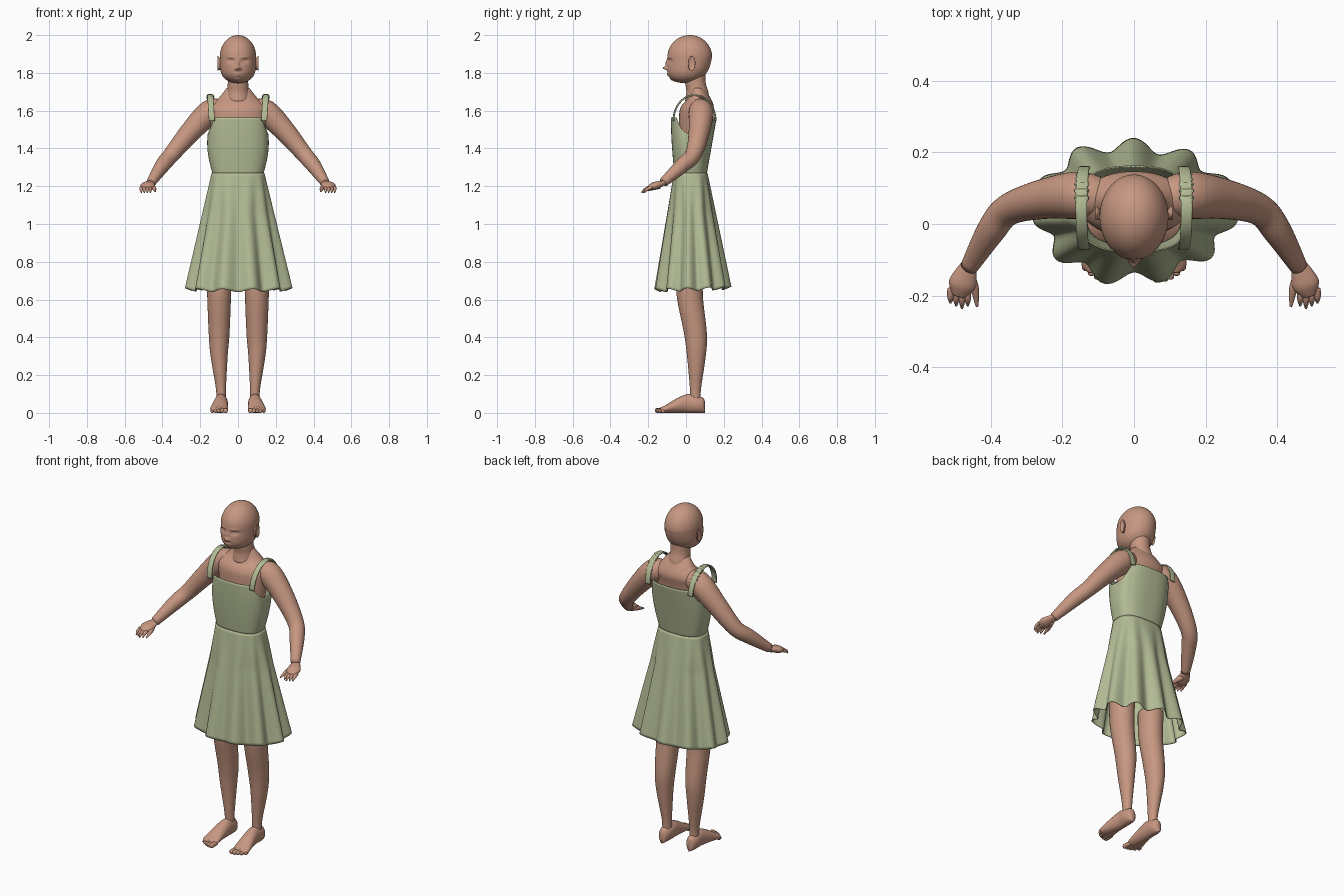
import bpy
import bmesh
import math
from mathutils import Vector

default = bpy.data.objects.get("Cube")
if default:
    bpy.data.objects.remove(default, do_unlink=True)


def make_material(name, colour):
    material = bpy.data.materials.new(name)
    material.use_nodes = True
    material.diffuse_color = (*colour, 1)
    shader = material.node_tree.nodes["Principled BSDF"]
    shader.inputs["Base Color"].default_value = (*colour, 1)
    return material


SKIN = make_material("skin", (.57, .31, .22))
CLOTH = make_material("sage_cloth", (.45, .5, .3))
X, Y, Z = Vector((1, 0, 0)), Vector((0, 1, 0)), Vector((0, 0, 1))


def add_object(name, mesh, material, mirror=False, thickness=0):
    mesh.materials.append(material)
    mesh.shade_smooth()
    obj = bpy.data.objects.new(name, mesh)
    bpy.context.collection.objects.link(obj)
    if mirror:
        modifier = obj.modifiers.new("mirror", "MIRROR")
        modifier.use_mirror_merge = False
    if thickness:
        modifier = obj.modifiers.new("thickness", "SOLIDIFY")
        modifier.thickness = thickness


def build(name, rings, material, caps=True, **options):
    """Skin a list of closed rings into one smooth object."""
    count = len(rings[0])
    vertices = [point for ring in rings for point in ring]
    faces = []
    for start in range(0, len(vertices) - count, count):
        for j in range(count):
            following = (j + 1) % count
            faces.append((start + j, start + following,
                          start + count + following, start + count + j))
    if caps:
        faces.append(tuple(reversed(range(count))))
        faces.append(tuple(range(len(vertices) - count, len(vertices))))
    mesh = bpy.data.meshes.new(name)
    mesh.from_pydata(vertices, [], faces)
    add_object(name, mesh, material, **options)


def spline(keys, steps):
    """Pass a smooth curve through rows of numbers."""
    rows = []
    last = len(keys) - 1
    for i in range(last):
        window = [keys[max(i - 1, 0)], keys[i], keys[i + 1], keys[min(i + 2, last)]]
        for step in range(steps):
            t = step / steps
            row = []
            for before, start, end, after in zip(*window):
                cubic = 3 * (start - end) + after - before
                square = 2 * before - 5 * start + 4 * end - after
                row.append(start + t / 2 * (end - before + t * (square + t * cubic)))
            rows.append(row)
    rows.append(keys[-1])
    return rows


def oval(angle, power):
    """Point on a unit circle, squarer as the power grows."""
    c, s = math.cos(angle), math.sin(angle)
    return (math.copysign(abs(c) ** (2 / power), c),
            math.copysign(abs(s) ** (2 / power), s))


def loft(name, keys, material=SKIN, axis=None, side=X, flat=1, grounded=False,
         sides=32, steps=6, power=2, **options):
    """Each key is x, y, z and the half width along the side direction."""
    rows = spline(keys, steps)
    points = [Vector(row[:3]) for row in rows]
    last = len(points) - 1
    rings = []
    for i, centre in enumerate(points):
        tangent = axis or (points[min(i + 1, last)] - points[max(i - 1, 0)]).normalized()
        across = (side - tangent * side.dot(tangent)).normalized()
        radius = rows[i][3]
        depth = centre.z if grounded else radius * flat
        up = tangent.cross(across) * depth
        ring = []
        for j in range(sides):
            c, s = oval(math.tau * j / sides, power)
            ring.append(centre + across * radius * c + up * s)
        rings.append(ring)
    build(name, rings, material, **options)


# Head: a sphere with a fuller, forward jaw and a face raised by soft bumps
BUMPS = {  # x, z, width, height, push
    "bridge": (0, 1.85, .008, .02, .01),
    "nose": (0, 1.826, .011, .009, .022),
    "nostril": (.012, 1.82, .006, .006, .008),
    "eye_socket": (.037, 1.863, .018, .011, -.012),
    "eyeball": (.037, 1.861, .011, .005, .006),
    "brow": (.038, 1.883, .02, .006, .004),
    "lips": (0, 1.79, .017, .009, .007),
    "mouth_line": (0, 1.79, .02, .002, -.005),
    "chin": (0, 1.763, .017, .01, .007),
}
bm = bmesh.new()
bmesh.ops.create_uvsphere(bm, u_segments=128, v_segments=112, radius=1)
for vertex in bm.verts:
    x, y, z = vertex.co
    jaw = max(0, -z)
    fullness = math.sqrt(1 + jaw * jaw)
    x *= .096 * fullness
    y *= .118 * fullness * (1 - .2 * jaw * (y > 0))
    y += .02 * (1 - jaw * jaw)
    z = 1.885 + z * (.14 if z < 0 else .115)
    fade = min(1, max(0, -y / .04))
    for across, height, width, tall, push in BUMPS.values():
        distance = ((abs(x) - across) / width) ** 2 + ((z - height) / tall) ** 2
        y -= fade * push * math.exp(-distance)
    vertex.co = x, y, z
head_mesh = bpy.data.meshes.new("head")
bm.to_mesh(head_mesh)
bm.free()
add_object("head", head_mesh, SKIN)

# Ears
loft("ear", [(.09, .02, 1.84, .013), (.1, .03, 1.85, .017), (.108, .03, 1.85, .019),
             (.104, .03, 1.85, .01)], axis=X, side=Y, flat=2, mirror=True)

# Neck, shoulders and chest
loft("neck", [(0, .06, 1.65, .065), (0, .06, 1.7, .058), (0, .05, 1.75, .054),
              (0, .05, 1.84, .054)], axis=Z)
loft("chest", [(0, .04, 1.4, .13), (0, .05, 1.56, .15), (0, .06, 1.62, .15),
               (0, .07, 1.67, .1), (0, .06, 1.72, .06)], axis=Z, flat=.58, sides=48)

# Arms
loft("arm", [(.08, .07, 1.61, .05), (.15, .08, 1.59, .066), (.25, .07, 1.49, .056),
             (.35, .04, 1.37, .044), (.4, -.02, 1.31, .04), (.46, -.12, 1.22, .025)],
     side=Y, mirror=True)

# Hands
loft("palm", [(.46, -.11, 1.22, .02), (.47, -.14, 1.21, .032), (.48, -.17, 1.2, .038),
              (.49, -.2, 1.19, .02)], flat=.55, mirror=True)
for i, finger in enumerate(("index", "middle", "ring", "little")):
    x = .464 + .016 * i
    reach = .046 - .008 * abs(i - 1)
    loft(finger + "_finger",
         [(x, -.18, 1.194, .009), (x, -.19 - reach / 2, 1.184, .009),
          (x, -.19 - reach, 1.166, .003)], sides=12, mirror=True)
loft("thumb", [(.46, -.14, 1.2, .014), (.445, -.18, 1.19, .012), (.438, -.23, 1.173, .004)],
     sides=16, mirror=True)

# Legs, ending out of sight inside the skirt
loft("leg", [(.09, .05, .04, .027), (.09, .05, .12, .026), (.1, .055, .3, .045),
             (.1, .05, .42, .055), (.1, .02, .62, .063), (.1, .02, .77, .067)],
     axis=Z, flat=1.1, mirror=True)

# Feet rest on the ground, so each section is as deep as its centre is high
loft("foot", [(.09, .1, .03, .01), (.09, .09, .04, .025), (.09, .06, .045, .034),
              (.09, .01, .05, .036), (.095, -.05, .038, .042), (.1, -.11, .02, .047),
              (.1, -.135, .015, .03)], axis=-Y, grounded=True, mirror=True)
for i in range(5):
    x = .066 + .0175 * i
    radius = .013 - .001 * i
    tip = -.163 + .002 * i * i
    loft(f"toe_{i}", [(x, -.11, radius, radius), (x, tip + .007, radius, radius),
                      (x, tip, radius, radius / 3)], axis=-Y, sides=14, mirror=True)

# Dress bodice with a straight neckline and scooped armholes
SIDES = 176
FOLDS = 11
WAIST = 1.265
ANGLES = [math.tau * j / SIDES for j in range(SIDES)]
rings = []
for i in range(25):
    t = i / 24
    width = .135 + .028 * math.sin(2 * t)
    front = -.062 - .018 * math.sin(t * math.pi / 2)
    back = .11 + .053 * t
    ring = []
    for angle in ANGLES:
        c, s = oval(angle, 2.7)
        scoop = max(0, abs(math.cos(angle)) - .7)
        y = (front + back) / 2 + (back - front) / 2 * s
        ring.append((width * c, y, WAIST + .3 * t * (1 - scoop)))
    rings.append(ring)
build("bodice", rings, CLOTH, caps=False, thickness=.004)

# Flared skirt with soft folds that deepen toward the hem
rings = []
for i in range(41):
    t = i / 40
    ring = []
    for angle in ANGLES:
        c, s = oval(angle, 2.7 - .7 * min(1, t * 3))
        wave = math.cos(FOLDS * (angle - math.pi / 2))
        drift = math.sin(3 * angle + 1) / 4
        fold = .019 * t * (wave + drift)
        x = (.136 + .13 * t + fold) * c
        y = .024 + .012 * t + (.086 + .098 * t + fold) * s
        ring.append((x, y, WAIST + .005 - t * (.617 - .008 * wave - .006 * s)))
    rings.append(ring)
build("skirt", rings, CLOTH, caps=False, thickness=.004)


def strap_point(angle, lift, half_width):
    """A place on the arch that carries a strap over the shoulder."""
    rise = math.sin(angle)
    return (.138 + .009 * rise, .045 - .112 * math.cos(angle),
            1.545 + .137 * rise + lift, half_width)


# Shoulder straps, each with a gathered frill behind the shoulder
arch = [strap_point(math.pi * i / 12, 0, .016) for i in range(13)]
loft("strap", arch, CLOTH, flat=.3, sides=16, power=4, steps=3, mirror=True)
frill = [strap_point(math.pi * (.55 + .03 * i), .004 * (-1) ** i, .016 + .005 * (i % 2))
         for i in range(10)]
loft("strap_frill", frill, CLOTH, axis=Y, flat=.3, sides=16, steps=4, mirror=True)
